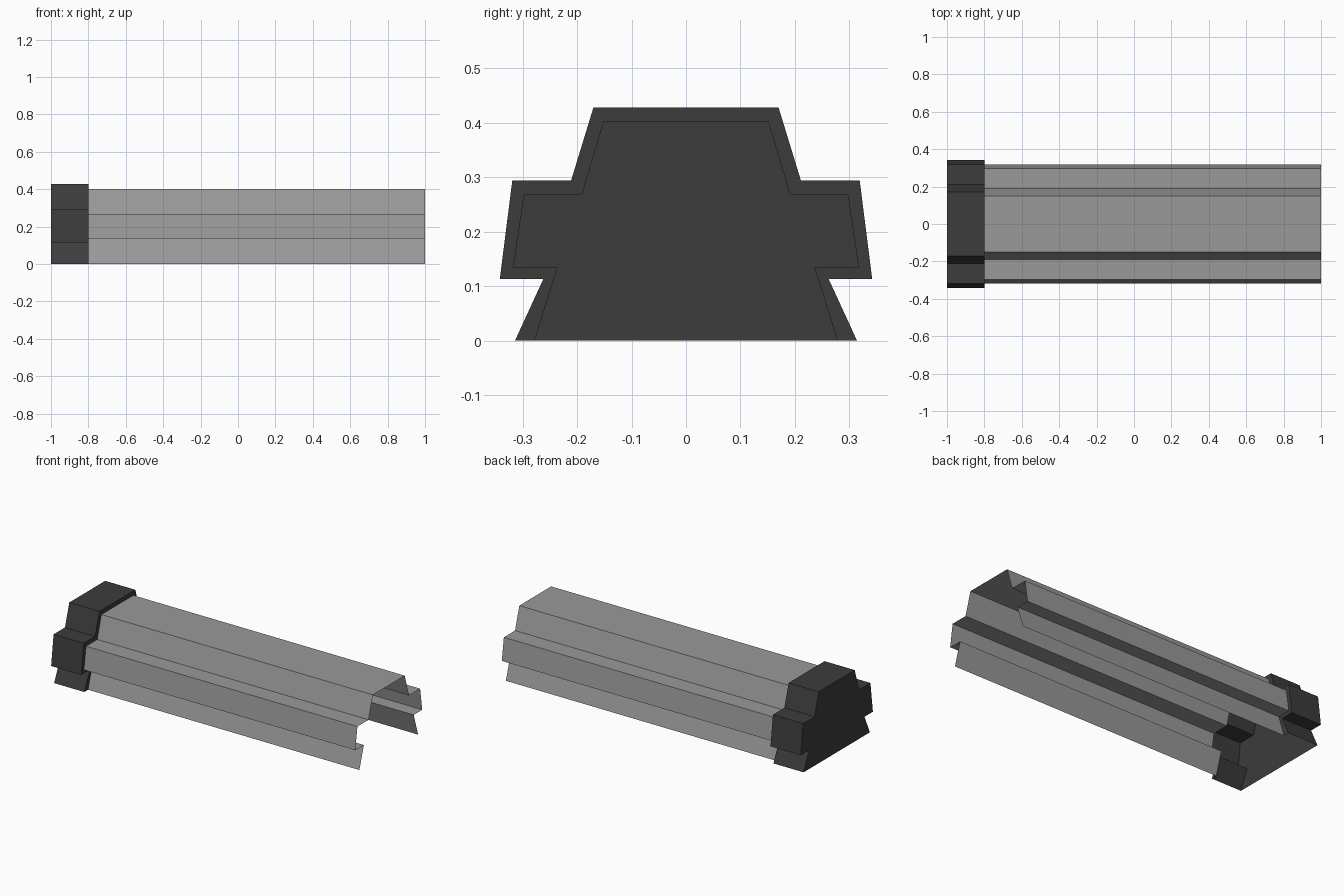
import bpy, bmesh

if "Cube" in bpy.data.objects:
    bpy.data.objects.remove(bpy.data.objects["Cube"])

def material(name, v):
    m = bpy.data.materials.new(name)
    m.diffuse_color = (v, v, v, 1)
    m.use_nodes = True
    m.node_tree.nodes["Principled BSDF"].inputs["Base Color"].default_value = m.diffuse_color
    return m

dark = material("dark grey", 0.045)
grey = material("mid grey", 0.32)

# Half cross-sections (y, z), from the bottom edge up to the roof
SHELL = [(.278, 0), (.236, .134), (.317, .134), (.297, .268), (.191, .268), (.151, .402)]
CAP = [(.314, 0), (.262, .113), (.342, .113), (.319, .294), (.211, .294), (.170, .428)]

def mirrored(half):
    return half + [(-y, z) for y, z in reversed(half)]

def ring(bm, half, x):
    return [bm.verts.new((x, y, z)) for y, z in mirrored(half)]

def bridge(bm, a, b):
    for i in range(len(a) - 1):
        bm.faces.new((a[i], a[i + 1], b[i + 1], b[i]))

def finish(bm, name, mat):
    bm.normal_update()
    me = bpy.data.meshes.new(name)
    bm.to_mesh(me)
    bm.free()
    me.materials.append(mat)
    bpy.context.collection.objects.link(bpy.data.objects.new(name, me))

# Long open folded sheet
bm = bmesh.new()
bridge(bm, ring(bm, SHELL, -.8), ring(bm, SHELL, 1))
finish(bm, "folded_shell", grey)

# End cap: end plate, outer wall and front rim, open underneath
bm = bmesh.new()
back, front, inner = ring(bm, CAP, -1), ring(bm, CAP, -.8), ring(bm, SHELL, -.8)
bm.faces.new(back[::-1])
bridge(bm, back, front)
bridge(bm, front, inner)
finish(bm, "end_cap", dark)
